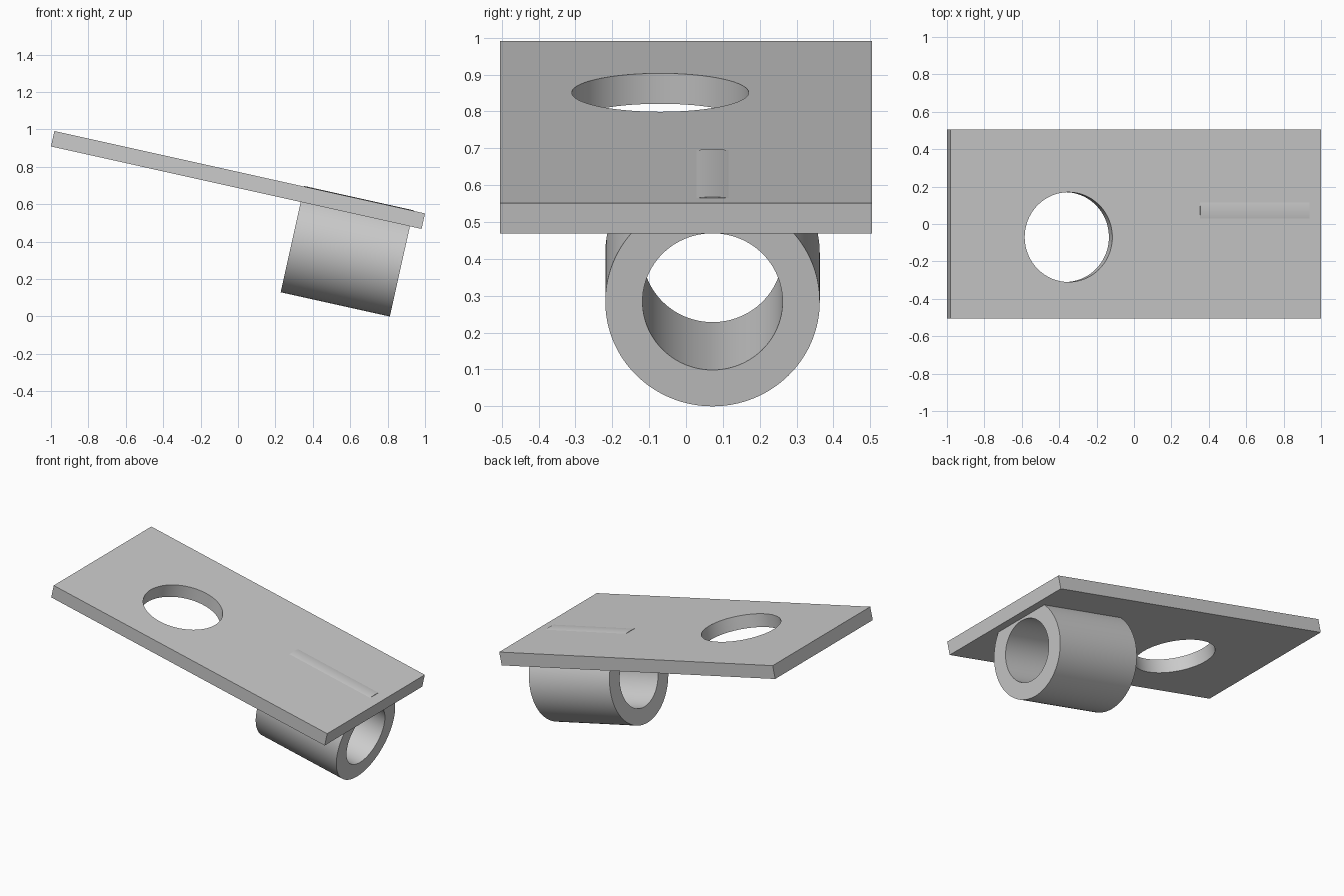
import bpy, math

if "Cube" in bpy.data.objects:
    bpy.data.objects.remove(bpy.data.objects["Cube"])

TILT = math.radians(12.54)
SEG = 128

grey = bpy.data.materials.new("light_grey")
grey.diffuse_color = (0.6, 0.6, 0.6, 1)
grey.use_nodes = True
grey.node_tree.nodes["Principled BSDF"].inputs["Base Color"].default_value = grey.diffuse_color


def cylinder(name, radius, depth, loc, rot=(0, 0, 0)):
    bpy.ops.mesh.primitive_cylinder_add(vertices=SEG, radius=radius, depth=depth,
                                        location=loc, rotation=rot)
    ob = bpy.context.object
    ob.name = name
    return ob


def combine(target, tool, operation):
    """Apply a boolean and remove the helper object."""
    tool.hide_render = True
    bpy.context.view_layer.update()
    mod = target.modifiers.new(operation.lower(), 'BOOLEAN')
    mod.operation = operation
    mod.solver = 'EXACT'
    mod.object = tool
    bpy.ops.object.select_all(action='DESELECT')
    target.select_set(True)
    bpy.context.view_layer.objects.active = target
    bpy.ops.object.modifier_apply(modifier=mod.name)
    bpy.data.objects.remove(tool, do_unlink=True)


# flat plate, modelled level and tilted at the end
bpy.ops.mesh.primitive_cube_add(size=1)
plate = bpy.context.object
plate.name = "plate_with_sleeve"
plate.scale = (2.03, 1.01, 0.0845)
bpy.ops.object.transform_apply(location=False, rotation=False, scale=True)

# round hole through the plate
combine(plate, cylinder("hole_cutter", 0.24, 0.4, (-0.368, -0.07, 0)), 'DIFFERENCE')

# hollow sleeve under the plate, its crest just breaking through the top
along_x = (0, math.pi / 2, 0)
axis = (0.652, 0.072, -0.2455)
sleeve = cylinder("sleeve", 0.291, 0.598, axis, along_x)
combine(sleeve, cylinder("bore_cutter", 0.19, 1.0, axis, along_x), 'DIFFERENCE')
combine(plate, sleeve, 'UNION')

# finish: one colour, smooth curved walls, tilt into place
plate.data.materials.clear()
plate.data.materials.append(grey)
for p in plate.data.polygons:
    p.material_index = 0
bpy.ops.object.shade_smooth_by_angle(angle=math.radians(3.5))
plate.rotation_euler = (0, TILT, 0)
plate.location = (0, 0, 0.73)
